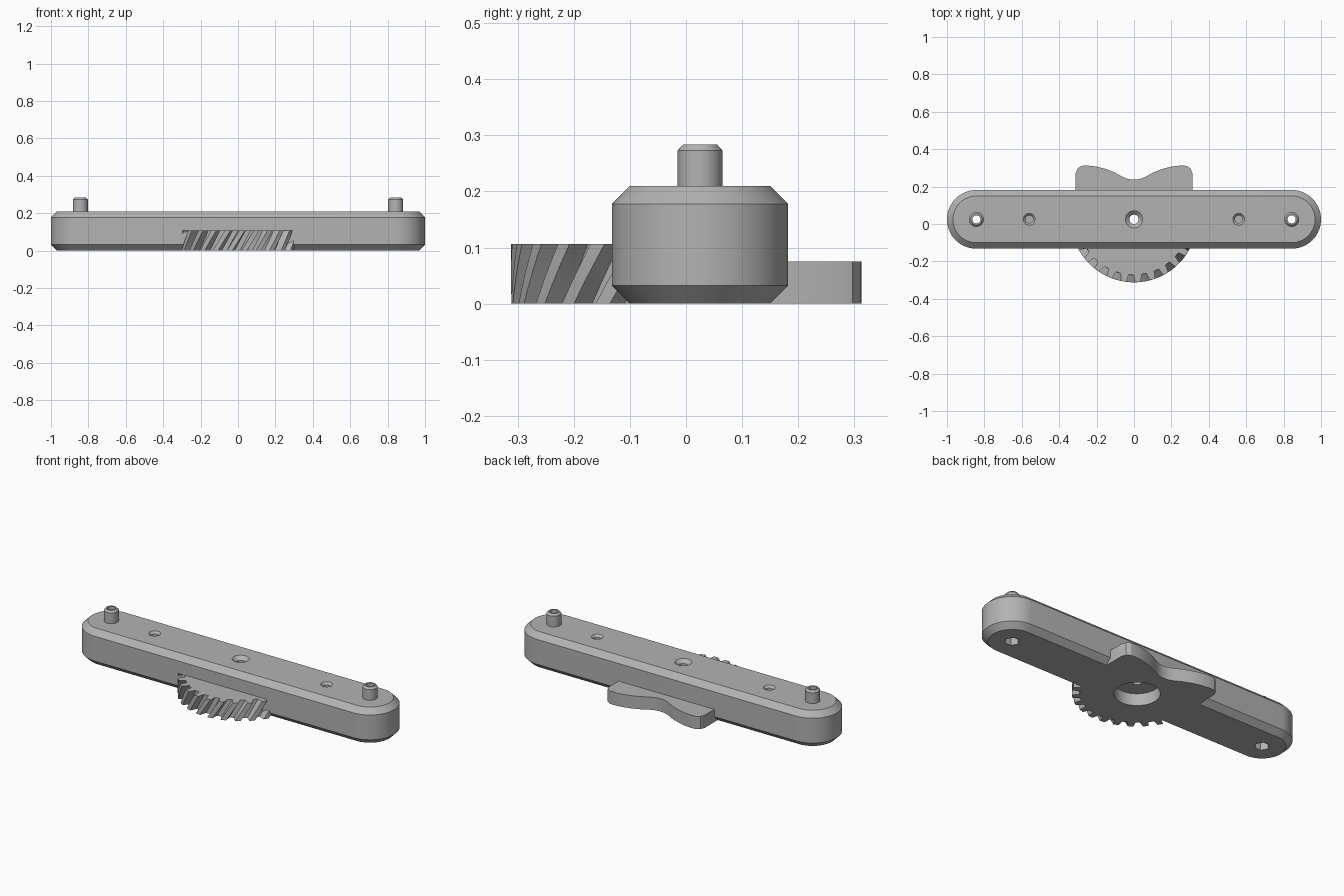
import bpy, bmesh
from math import pi, sin, cos, radians

cube = bpy.data.objects.get("Cube")
if cube:
    bpy.data.objects.remove(cube)

grey = bpy.data.materials.new("plain_grey")
grey.use_nodes = True
color = (0.45, 0.45, 0.45, 1)
grey.diffuse_color = color
grey.node_tree.nodes["Principled BSDF"].inputs["Base Color"].default_value = color

CY = 0.025      # centre line of the arm
PIN_X = 0.843   # end pin position
TOP = 0.21      # top of the arm


def loft(name, rings, capped=True):
    """Join equal-length rings of points; close with caps or back to the first ring."""
    bm = bmesh.new()
    rows = [[bm.verts.new(p) for p in ring] for ring in rings]
    pairs = list(zip(rows, rows[1:]))
    if capped:
        bm.faces.new(rows[0])
        bm.faces.new(rows[-1])
    else:
        pairs.append((rows[-1], rows[0]))
    for low, high in pairs:
        for i in range(len(low)):
            j = (i + 1) % len(low)
            bm.faces.new((low[i], low[j], high[j], high[i]))
    bmesh.ops.remove_doubles(bm, verts=bm.verts, dist=1e-5)
    bmesh.ops.recalc_face_normals(bm, faces=bm.faces)
    mesh = bpy.data.meshes.new(name)
    bm.to_mesh(mesh)
    bm.free()
    obj = bpy.data.objects.new(name, mesh)
    bpy.context.collection.objects.link(obj)
    mesh.materials.append(grey)
    return obj


def circle(r, z, x, sides):
    return [(x + r * cos(2 * pi * i / sides), CY + r * sin(2 * pi * i / sides), z)
            for i in range(sides)]


def lathe(name, profile, x=0, sides=40, capped=True):
    return loft(name, [circle(r, z, x, sides) for r, z in profile], capped)


def stadium(r, z, steps=32):
    ring = []
    for side, start in ((1, -pi / 2), (-1, pi / 2)):
        for i in range(steps + 1):
            a = start + pi * i / steps
            ring.append((side * PIN_X + r * cos(a), CY + r * sin(a), z))
    return ring


def cut(target, cutter):
    cutter.hide_render = True
    mod = target.modifiers.new("cut", "BOOLEAN")
    mod.operation = "DIFFERENCE"
    mod.solver = "EXACT"
    mod.object = cutter
    bpy.context.view_layer.objects.active = target
    bpy.ops.object.modifier_apply(modifier=mod.name)
    bpy.data.objects.remove(cutter)


def smooth(obj):
    bpy.ops.object.select_all(action="DESELECT")
    obj.select_set(True)
    bpy.context.view_layer.objects.active = obj
    bpy.ops.object.shade_smooth_by_angle(angle=radians(25))


# Long rounded arm with chamfered rims
R, C = 0.157, 0.032
arm = loft("arm", [stadium(R - C, 0), stadium(R, C), stadium(R, TOP - C), stadium(R - C, TOP)])

# Centre bore: wide pocket below, narrow countersunk hole above
cut(arm, lathe("centre_bore", [(0.12, -0.02), (0.12, 0.07), (0.025, 0.07),
                               (0.025, 0.19), (0.046, TOP), (0.046, 0.23)]))
for s in (-1, 1):
    # Blind countersunk holes, through holes and hexagonal pockets
    cut(arm, lathe("blind_hole", [(0.02, 0.1), (0.02, 0.197), (0.032, TOP), (0.032, 0.23)], s * 0.56))
    cut(arm, lathe("through_hole", [(0.022, 0.03), (0.022, 0.23)], s * PIN_X))
    cut(arm, lathe("hex_pocket", [(0.04, -0.02), (0.04, 0.07)], s * PIN_X, 6))
smooth(arm)

# Hollow end pins
for side, s in (("left", 1), ("right", -1)):
    smooth(lathe(side + "_pin", [(0.0215, 0.2), (0.04, 0.2), (0.04, 0.273), (0.03, 0.284),
                                 (0.0215, 0.284)], s * PIN_X, capped=False))

# Helical gear sector at the front
GEAR_R, ROOT_R, GEAR_Z, TWIST = 0.337, 0.297, 0.106, 0.2
PITCH = 2 * pi / 27


def gear_ring(z):
    turn = -pi / 2 + 0.066 + TWIST * (z / GEAR_Z - 1)
    ring = []
    for t in range(-6, 7):
        for offset, r in ((-0.3, ROOT_R), (-0.19, GEAR_R), (0.19, GEAR_R), (0.3, ROOT_R)):
            a = turn + (t + offset) * PITCH
            ring.append((r * cos(a), min(CY + r * sin(a), -0.1), z))
    return ring


smooth(loft("gear_sector", [gear_ring(GEAR_Z * i / 6) for i in range(7)]))

# Wavy thumb tab at the back
half = [(0.03, 0.24), (0.06, 0.252), (0.1, 0.274), (0.15, 0.294), (0.2, 0.307), (0.25, 0.313),
        (0.28, 0.311), (0.302, 0.297), (0.312, 0.27), (0.312, 0.149)]
outline = [(-x, y) for x, y in reversed(half)] + [(0, 0.237)] + half
smooth(loft("thumb_tab", [[(x, y, z) for x, y in outline] for z in (0, 0.075)]))
